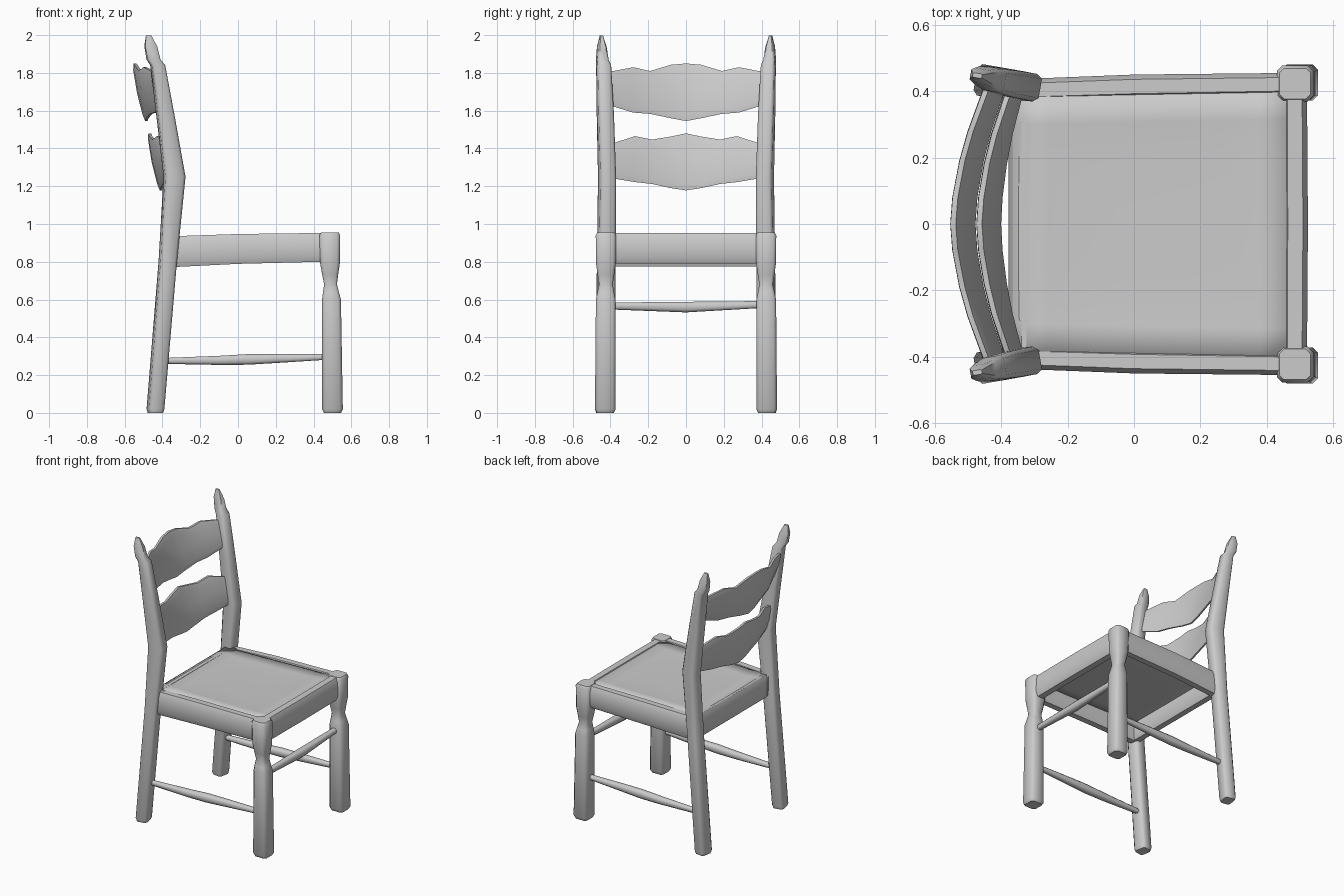
import bpy, bmesh, math
from mathutils import Vector

X, Y, Z = Vector((1, 0, 0)), Vector((0, 1, 0)), Vector((0, 0, 1))


def finish(name, bm, mirror=False, angle=50):
    bmesh.ops.recalc_face_normals(bm, faces=bm.faces)
    me = bpy.data.meshes.new(name)
    bm.to_mesh(me)
    bm.free()
    ob = bpy.data.objects.new(name, me)
    bpy.context.collection.objects.link(ob)
    bpy.ops.object.select_all(action='DESELECT')
    ob.select_set(True)
    bpy.context.view_layer.objects.active = ob
    bpy.ops.object.shade_smooth_by_angle(angle=math.radians(angle))
    if mirror:
        m = ob.modifiers.new("mirror", 'MIRROR')
        m.use_axis = (False, True, False)
        m.use_mirror_merge = False
    return ob


def loft(name, rings, u, v, chamfer=0.35, mirror=False):
    """Skin chamfered rectangles; each ring is (x, y, z, half_u, half_v)."""
    k = 1 - chamfer
    shape = [(1, -k), (1, k), (k, 1), (-k, 1), (-1, k), (-1, -k), (-k, -1), (k, -1)]
    bm = bmesh.new()
    loops = [[bm.verts.new(Vector((x, y, z)) + u * (a * p) + v * (b * q)) for p, q in shape]
             for x, y, z, a, b in rings]
    for l0, l1 in zip(loops, loops[1:]):
        for i in range(8):
            j = (i + 1) % 8
            bm.faces.new((l0[i], l0[j], l1[j], l1[i]))
    bm.faces.new(loops[0])
    bm.faces.new(loops[-1])
    return finish(name, bm, mirror)


# Front legs: square foot, turned neck, square head
loft("front_leg", [
    (0.50, 0.427, 0.00, 0.045, 0.045), (0.50, 0.427, 0.02, 0.055, 0.055),
    (0.495, 0.425, 0.60, 0.050, 0.052), (0.492, 0.425, 0.64, 0.042, 0.044),
    (0.49, 0.424, 0.68, 0.034, 0.036), (0.488, 0.424, 0.73, 0.042, 0.044),
    (0.487, 0.424, 0.79, 0.052, 0.052), (0.486, 0.424, 0.94, 0.055, 0.054),
    (0.486, 0.424, 0.955, 0.047, 0.046)], X, Y, 0.3, True)

# Back posts: bent backwards and slightly twisted in plan, with pointed finials
tw = math.radians(-10)
u = Vector((math.cos(tw), math.sin(tw), 0))
v = Vector((-math.sin(tw), math.cos(tw), 0))
loft("back_post", [
    (-0.437, 0.43, 0.00, 0.036, 0.042), (-0.437, 0.43, 0.02, 0.042, 0.048),
    (-0.372, 0.422, 0.80, 0.044, 0.045), (-0.336, 0.418, 1.25, 0.054, 0.042),
    (-0.385, 0.427, 1.58, 0.044, 0.041), (-0.425, 0.436, 1.84, 0.036, 0.036),
    (-0.447, 0.443, 1.87, 0.034, 0.030), (-0.462, 0.446, 1.94, 0.032, 0.022),
    (-0.473, 0.448, 1.998, 0.014, 0.007)], u, v, 0.3, True)

# Seat rails
loft("side_rail", [(-0.38, 0.402, 0.852, 0.034, 0.082), (0.0, 0.415, 0.868, 0.036, 0.079),
                   (0.48, 0.422, 0.877, 0.034, 0.076)], Y, Z, 0.4, True)
loft("front_rail", [(0.485, -0.42, 0.872, 0.037, 0.080), (0.487, 0, 0.872, 0.038, 0.080),
                    (0.485, 0.42, 0.872, 0.037, 0.080)], X, Z, 0.4)
loft("back_rail", [(-0.345, -0.41, 0.855, 0.034, 0.080), (-0.345, 0.41, 0.855, 0.034, 0.080)],
     X, Z, 0.4)

# Seat panel: gently dished sheet resting between the rails
bm = bmesh.new()
bmesh.ops.create_grid(bm, x_segments=8, y_segments=8, size=1)
for w in bm.verts:
    s, t = w.co.x, w.co.y
    dish = (1 - s ** 4) * (1 - t ** 4)
    w.co = (0.06 + 0.425 * s, t * (0.412 + 0.012 * s), 0.942 + 0.006 * s - 0.012 * dish)
seat = finish("seat", bm)
sol = seat.modifiers.new("thickness", 'SOLIDIFY')
sol.thickness = 0.04
sol.offset = -1

# Stretchers, swelling towards the middle
loft("side_stretcher", [(-0.41, 0.418, 0.275, 0.016, 0.015), (-0.1, 0.42, 0.278, 0.024, 0.024),
                        (0.05, 0.42, 0.283, 0.026, 0.028), (0.2, 0.42, 0.288, 0.023, 0.024),
                        (0.48, 0.422, 0.297, 0.016, 0.015)], Y, Z, 0.5, True)
loft("front_stretcher", [(0.492, -0.41, 0.566, 0.017, 0.018), (0.492, 0, 0.56, 0.027, 0.028),
                         (0.492, 0.41, 0.574, 0.017, 0.018)], X, Z, 0.5)


def slat(name, stations, mid, end):
    """Bowed slat; stations are (|y|, bottom z, top z); mid/end give x at top and bottom."""
    full = [(-y, b, t) for y, b, t in reversed(stations[1:])] + list(stations)
    bm = bmesh.new()
    loops = []
    for y, b, t in full:
        f = (abs(y) / 0.41) ** 1.7
        xt, xb = (m + (e - m) * f for m, e in zip(mid, end))
        sect = []
        for h, d in ((0, -.006), (.12, -.014), (.5, -.020), (.88, -.016), (1, -.008),
                     (1, .008), (.88, .014), (.5, .014), (.12, .014), (0, .006)):
            sect.append(bm.verts.new((xb + (xt - xb) * h + d, y, b + (t - b) * h)))
        loops.append(sect)
    n = len(loops[0])
    for l0, l1 in zip(loops, loops[1:]):
        for i in range(n):
            j = (i + 1) % n
            bm.faces.new((l0[i], l0[j], l1[j], l1[i]))
    bm.faces.new(loops[0])
    bm.faces.new(loops[-1])
    finish(name, bm)


# Ladder-back slats with wavy edges
slat("upper_slat", [(0, 1.545, 1.85), (0.08, 1.56, 1.843), (0.19, 1.583, 1.81),
                    (0.28, 1.59, 1.83), (0.41, 1.63, 1.805)],
     (-0.546, -0.485), (-0.445, -0.395))
slat("lower_slat", [(0, 1.178, 1.48), (0.08, 1.19, 1.463), (0.18, 1.212, 1.447),
                    (0.27, 1.222, 1.465), (0.41, 1.245, 1.42)],
     (-0.467, -0.408), (-0.375, -0.34))
